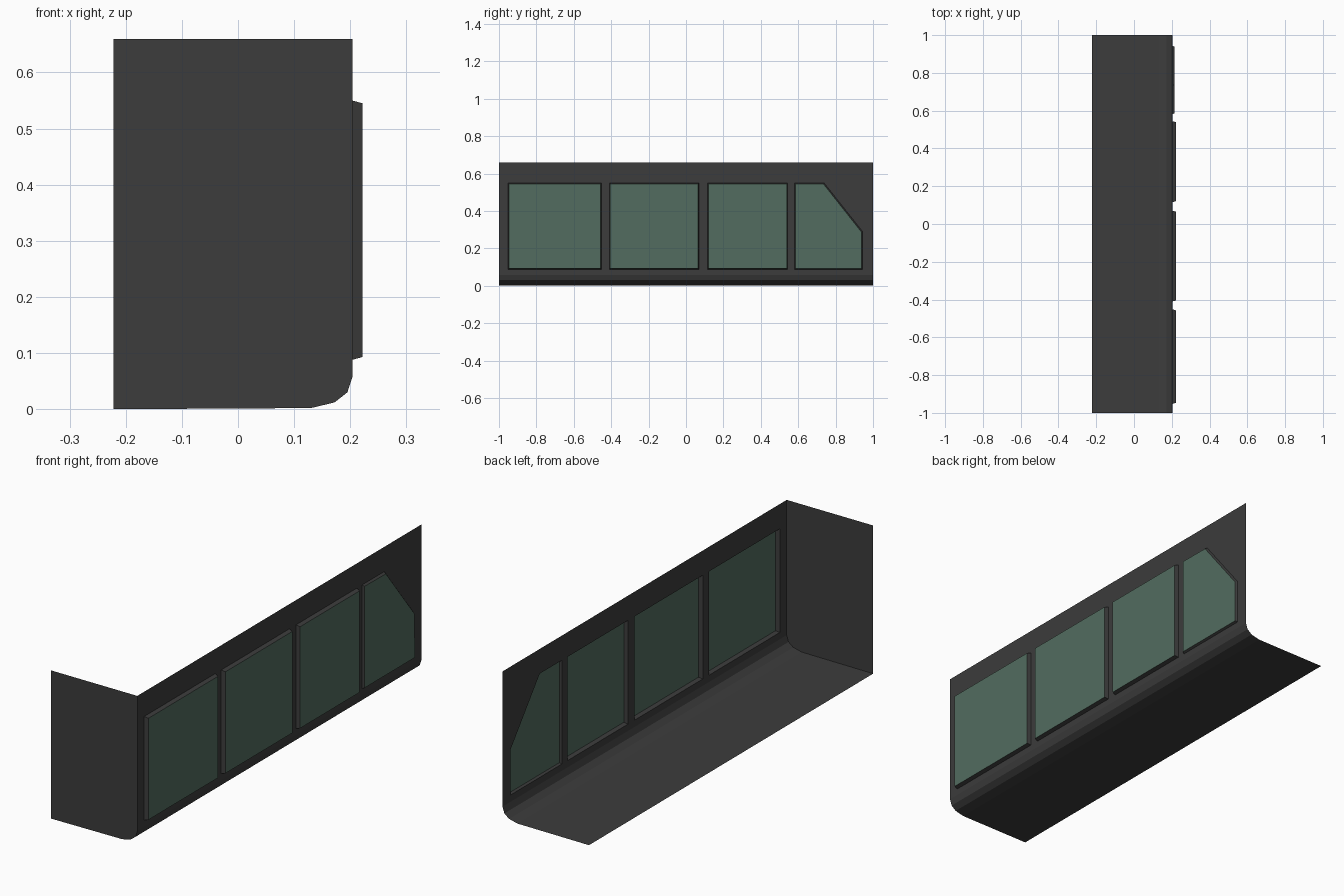
import bpy, bmesh
from mathutils import Vector

if "Cube" in bpy.data.objects:
    bpy.data.objects.remove(bpy.data.objects["Cube"])

X0, X1, TOP = -0.222, 0.204, 0.66
# rounded lower corner, from panel foot to inner floor edge (x, z)
PROFILE = [(X1, 0.058), (0.195, 0.03), (0.172, 0.012), (0.13, 0.002), (X0, 0.0)]
Z0, Z1 = 0.088, 0.55


def material(name, color):
    m = bpy.data.materials.new(name)
    m.diffuse_color = color
    m.use_nodes = True
    m.node_tree.nodes["Principled BSDF"].inputs["Base Color"].default_value = m.diffuse_color
    return m


paint = material("dark_paint", (0.045, 0.045, 0.045, 1))
tint = material("green_glass", (0.085, 0.15, 0.115, 0.95))


def finish(bm, name, *mats):
    me = bpy.data.meshes.new(name)
    bm.to_mesh(me)
    bm.free()
    for m in mats:
        me.materials.append(m)
    ob = bpy.data.objects.new(name, me)
    bpy.context.collection.objects.link(ob)
    return ob


def rect(ya, yb):
    return [(ya, Z0), (yb, Z0), (yb, Z1), (ya, Z1)]


# window outlines (y, z) with how far each one stands out
windows = [(rect(-0.952, -0.452), 0.018),
           (rect(-0.41, 0.07), 0.018),
           (rect(0.116, 0.544), 0.018),
           ([(0.581, Z0), (0.944, Z0), (0.944, 0.29), (0.738, Z1), (0.581, Z1)], 0.01)]

# side panel with window openings
bm = bmesh.new()
edges = []
outline = [(-1, PROFILE[0][1]), (1, PROFILE[0][1]), (1, TOP), (-1, TOP)]
for loop in [outline] + [w[0] for w in windows]:
    vs = [bm.verts.new((X1, y, z)) for y, z in loop]
    edges += [bm.edges.new((vs[i - 1], vs[i])) for i in range(len(vs))]
bmesh.ops.triangle_fill(bm, edges=edges, use_beauty=True, normal=(1, 0, 0))
bm.normal_update()
for f in bm.faces:
    if f.normal.x < 0:
        f.normal_flip()
finish(bm, "side_panel", paint)

# floor with rounded outer edge
bm = bmesh.new()
near = [bm.verts.new((x, -1, z)) for x, z in PROFILE]
far = [bm.verts.new((x, 1, z)) for x, z in PROFILE]
for i in range(len(near) - 1):
    bm.faces.new((near[i], near[i + 1], far[i + 1], far[i]))
bm.normal_update()
for f in bm.faces:
    if f.normal.dot(Vector((0.3, 0, -1))) < 0:
        f.normal_flip()
finish(bm, "floor", paint)

# end wall at the front
bm = bmesh.new()
f = bm.faces.new([bm.verts.new((x, -1, z)) for x, z in PROFILE + [(X0, TOP), (X1, TOP)]])
f.normal_update()
if f.normal.y > 0:
    f.normal_flip()
finish(bm, "end_wall", paint)

# windows: bevelled rim standing out from the panel, glass on its face
for n, (loop, depth) in enumerate(windows, 1):
    bm = bmesh.new()
    glass = bm.faces.new([bm.verts.new((X1, y, z)) for y, z in loop])
    bm.normal_update()
    bmesh.ops.inset_individual(bm, faces=[glass], thickness=0.007, depth=depth)
    glass.material_index = 1
    finish(bm, f"window_{n}", paint, tint)
